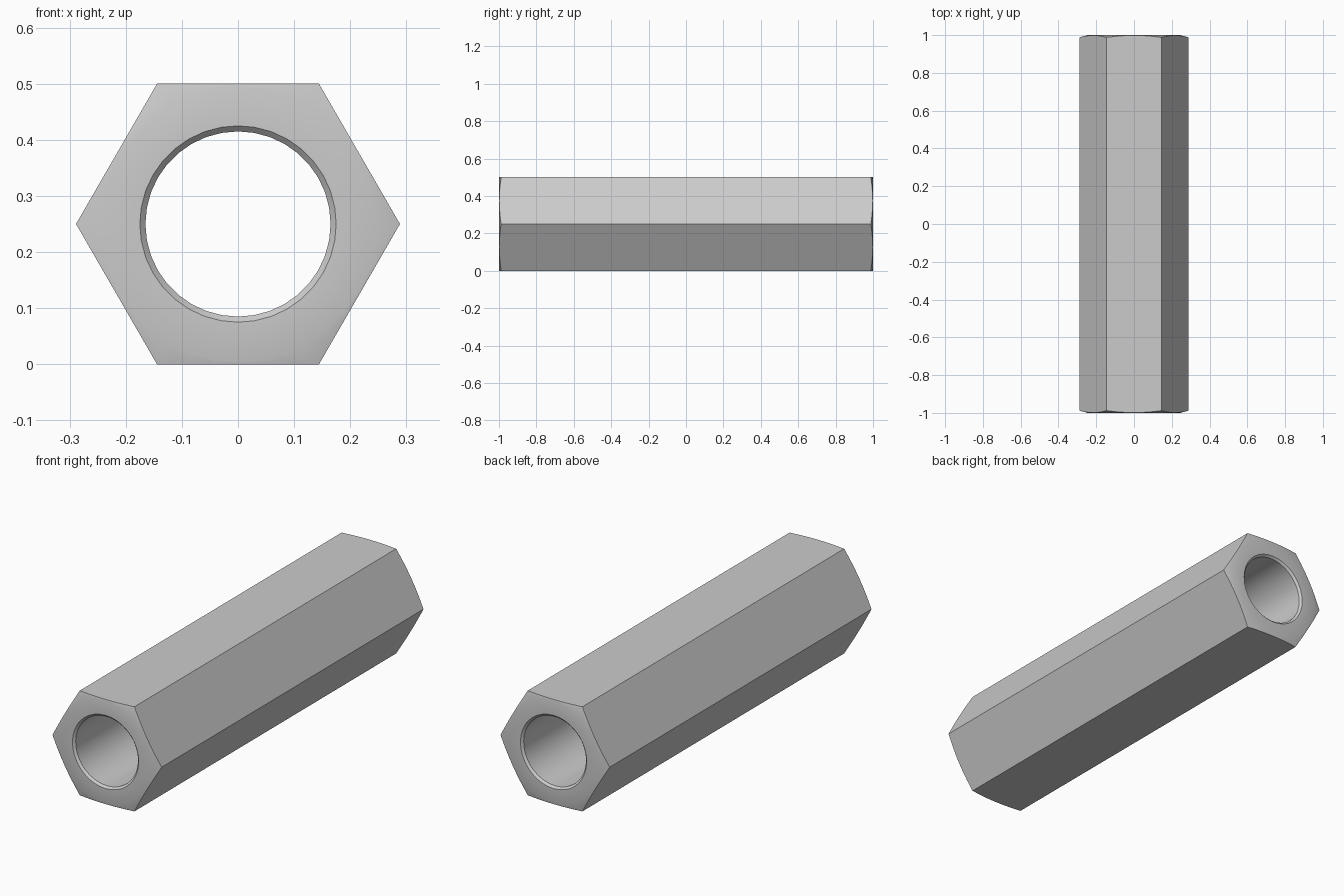
import bpy, bmesh, math

if "Cube" in bpy.data.objects:
    bpy.data.objects.remove(bpy.data.objects["Cube"])

SEG = 36                 # segments around the bore
FLAT = 0.25              # centre to flat
BORE, MOUTH = 0.165, 0.175
FACE = 0.245             # radius where the corner chamfer starts
HALF = 1.0
SLOPE = 0.27             # corner chamfer slope


def hex_radius(a):
    # corners at 0, 60, ... degrees; flats at the top and bottom
    return FLAT / math.cos((a % (math.pi / 3)) - math.pi / 6)


def ring(bm, radius, y):
    verts = []
    for i in range(SEG):
        a = 2 * math.pi * i / SEG
        r = radius(a)
        verts.append(bm.verts.new((r * math.cos(a), y(r), FLAT + r * math.sin(a))))
    return verts


bm = bmesh.new()


def end_rings(s):
    # bore edge, countersink mouth, flat face limit, chamfered hexagon edge
    return [
        ring(bm, lambda a: BORE, lambda r: s * (HALF - 0.01)),
        ring(bm, lambda a: MOUTH, lambda r: s * HALF),
        ring(bm, lambda a: FACE, lambda r: s * HALF),
        ring(bm, hex_radius, lambda r: s * (HALF - (r - FACE) * SLOPE)),
    ]


# closed loop of rings: front end outwards, along the flats, back end inwards
rings = end_rings(-1) + end_rings(1)[::-1]
for k, a in enumerate(rings):
    b = rings[(k + 1) % len(rings)]
    for i in range(SEG):
        j = (i + 1) % SEG
        bm.faces.new((a[i], a[j], b[j], b[i]))
bmesh.ops.recalc_face_normals(bm, faces=bm.faces)

mesh = bpy.data.meshes.new("hex_coupling_nut")
bm.to_mesh(mesh)
bm.free()
nut = bpy.data.objects.new("hex_coupling_nut", mesh)
bpy.context.collection.objects.link(nut)

# smooth bore, sharp hexagon edges
bpy.context.view_layer.objects.active = nut
nut.select_set(True)
bpy.ops.object.shade_smooth_by_angle(angle=math.radians(30))
